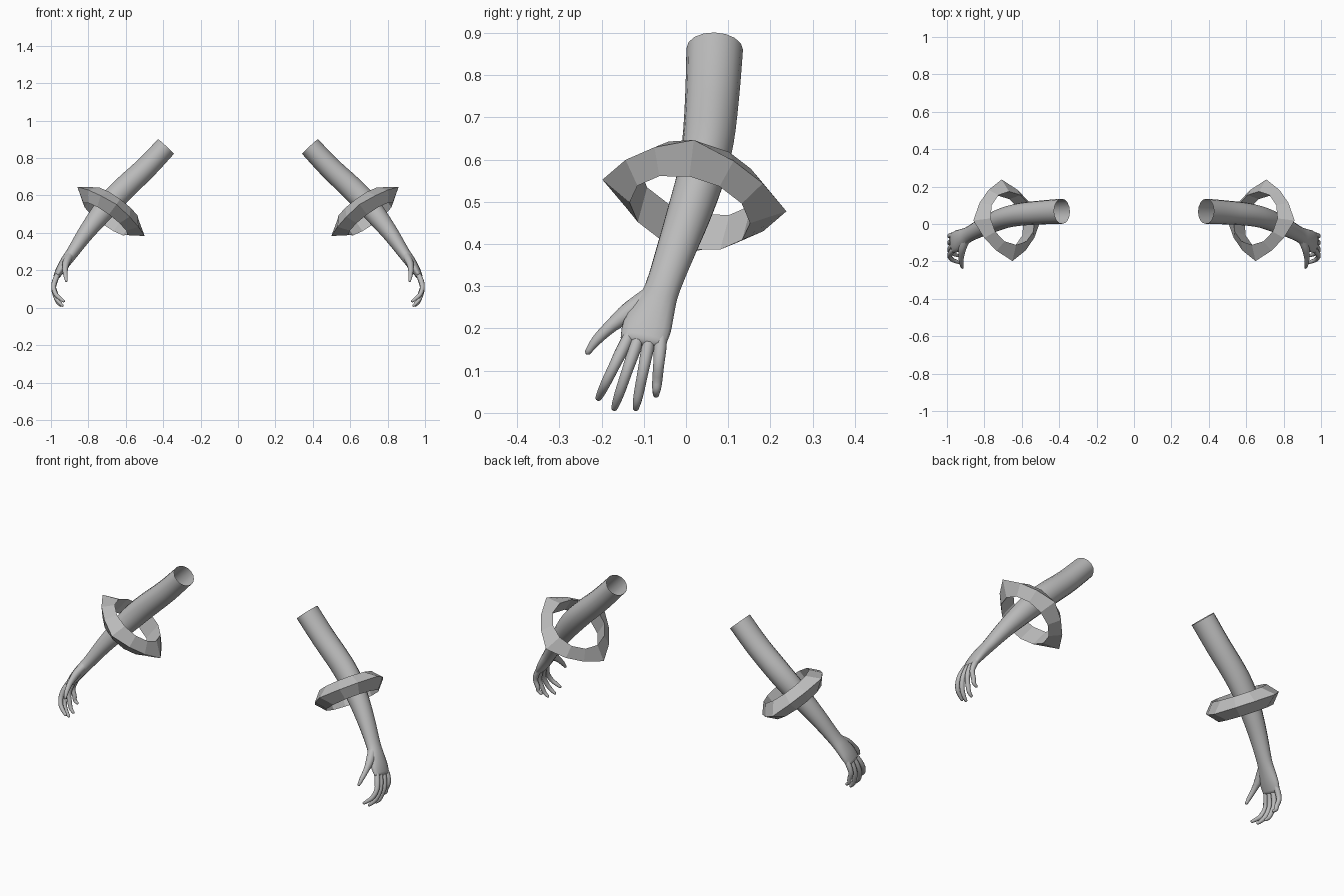
import bpy, bmesh, math
from mathutils import Vector

if "Cube" in bpy.data.objects:
    bpy.data.objects.remove(bpy.data.objects["Cube"])

grey = bpy.data.materials.new("plain grey")
grey.diffuse_color = (0.5, 0.5, 0.5, 1)
grey.use_nodes = True
grey.node_tree.nodes["Principled BSDF"].inputs["Base Color"].default_value = grey.diffuse_color


def finish(name, bm, smooth):
    """Turn a bmesh into an object mirrored to both sides."""
    bmesh.ops.recalc_face_normals(bm, faces=bm.faces)
    me = bpy.data.meshes.new(name)
    bm.to_mesh(me)
    bm.free()
    me.materials.append(grey)
    ob = bpy.data.objects.new(name, me)
    bpy.context.collection.objects.link(ob)
    for p in me.polygons:
        p.use_smooth = smooth
    mod = ob.modifiers.new("both sides", 'MIRROR')
    mod.use_mirror_merge = False
    return ob


def resample(rows, steps):
    """Catmull-Rom through rows of (x, y, z, thickness, width)."""
    out = []
    for i in range(len(rows) - 1):
        quad = [rows[max(i - 1, 0)], rows[i], rows[i + 1], rows[min(i + 2, len(rows) - 1)]]
        for s in range(steps):
            t = s / steps
            out.append([0.5 * (2 * b + (c - a) * t + (2 * a - 5 * b + 4 * c - d) * t * t
                        + (3 * b - a - 3 * c + d) * t ** 3) for a, b, c, d in zip(*quad)])
    return out + [list(rows[-1])]


def limb(name, rows, sides, steps, cap_start):
    """Loft elliptical sections along a path, with a rounded far end."""
    pts = resample(rows, steps)
    bm = bmesh.new()
    loops = []
    for i, (x, y, z, thick, wide) in enumerate(pts):
        a, b = pts[max(i - 1, 0)], pts[min(i + 1, len(pts) - 1)]
        t = (Vector(b[:3]) - Vector(a[:3])).normalized()
        u = Vector((0, 1, 0))
        u = (u - t * u.dot(t)).normalized()
        w = t.cross(u)
        c = Vector((x, y, z))
        angles = [2 * math.pi * k / sides for k in range(sides)]
        loops.append([bm.verts.new(c + u * wide * math.cos(g) + w * thick * math.sin(g))
                      for g in angles])
    for la, lb in zip(loops, loops[1:]):
        for k in range(sides):
            n = (k + 1) % sides
            bm.faces.new((la[k], la[n], lb[n], lb[k]))
    tip = bm.verts.new(c + t * pts[-1][3] * 0.7)
    for k in range(sides):
        bm.faces.new((loops[-1][k], loops[-1][(k + 1) % sides], tip))
    if cap_start:
        bm.faces.new(loops[0])
    return finish(name, bm, True)


# Arm and palm in one sweep, open at the shoulder end
limb("arm", [
    (0.385, 0.068, 0.862, 0.058, 0.067),
    (0.49, 0.062, 0.75, 0.060, 0.064),
    (0.605, 0.052, 0.642, 0.063, 0.061),
    (0.685, 0.035, 0.56, 0.062, 0.057),
    (0.755, 0.008, 0.475, 0.053, 0.053),
    (0.82, -0.022, 0.39, 0.043, 0.047),
    (0.885, -0.056, 0.295, 0.033, 0.042),
    (0.918, -0.075, 0.25, 0.030, 0.050),
    (0.948, -0.092, 0.205, 0.025, 0.058),
    (0.970, -0.102, 0.168, 0.017, 0.054)], 16, 3, False)

# Thumb
limb("thumb", [
    (0.895, -0.075, 0.285, 0.022, 0.022),
    (0.917, -0.128, 0.245, 0.021, 0.024),
    (0.924, -0.176, 0.207, 0.015, 0.016),
    (0.922, -0.212, 0.172, 0.012, 0.012),
    (0.917, -0.234, 0.142, 0.007, 0.007)], 10, 3, True)

# Four curled fingers: knuckle y, tip y, tip z, inward curl of the tip
for name, ky, ty, tz, tx in (("index_finger", -0.142, -0.208, 0.034, 0.930),
                             ("middle_finger", -0.116, -0.170, 0.010, 0.936),
                             ("ring_finger", -0.088, -0.119, 0.010, 0.944),
                             ("little_finger", -0.060, -0.071, 0.042, 0.952)):
    rows = []
    for f, x, r in ((-0.2, 0.955, 0.013), (0.1, 0.975, 0.015), (0.42, 0.986, 0.013),
                    (0.72, 0.974, 0.012), (0.9, None, 0.010), (1.0, tx, 0.007)):
        x = x if x else tx + 0.018
        rows.append((x, ky + (ty - ky) * f, 0.168 + (tz - 0.168) * f, r, r))
    limb(name, rows, 10, 3, True)

# Faceted ring around the forearm: inner wall, outer ridge, four pulled-out spikes
centre = Vector((0.679, 0.02, 0.515))
across = Vector((0.807, -0.006, 0.59)).normalized()
back = Vector((0.058, 0.437, -0.075)).normalized()
axis = across.cross(back).normalized()
bm = bmesh.new()
loops = []
for k in range(12):
    g = 2 * math.pi * k / 12
    d = across * math.cos(g) + back * math.sin(g)
    ridge = 0.223 if k % 3 == 0 else 0.192
    loops.append([bm.verts.new(centre + d * r + axis * h)
                  for r, h in ((0.146, 0.052), (ridge, 0), (0.146, -0.052))])
for k in range(12):
    a, b = loops[k], loops[(k + 1) % 12]
    for j in range(3):
        n = (j + 1) % 3
        bm.faces.new((a[j], a[n], b[n], b[j]))
finish("spiked_ring", bm, False)
